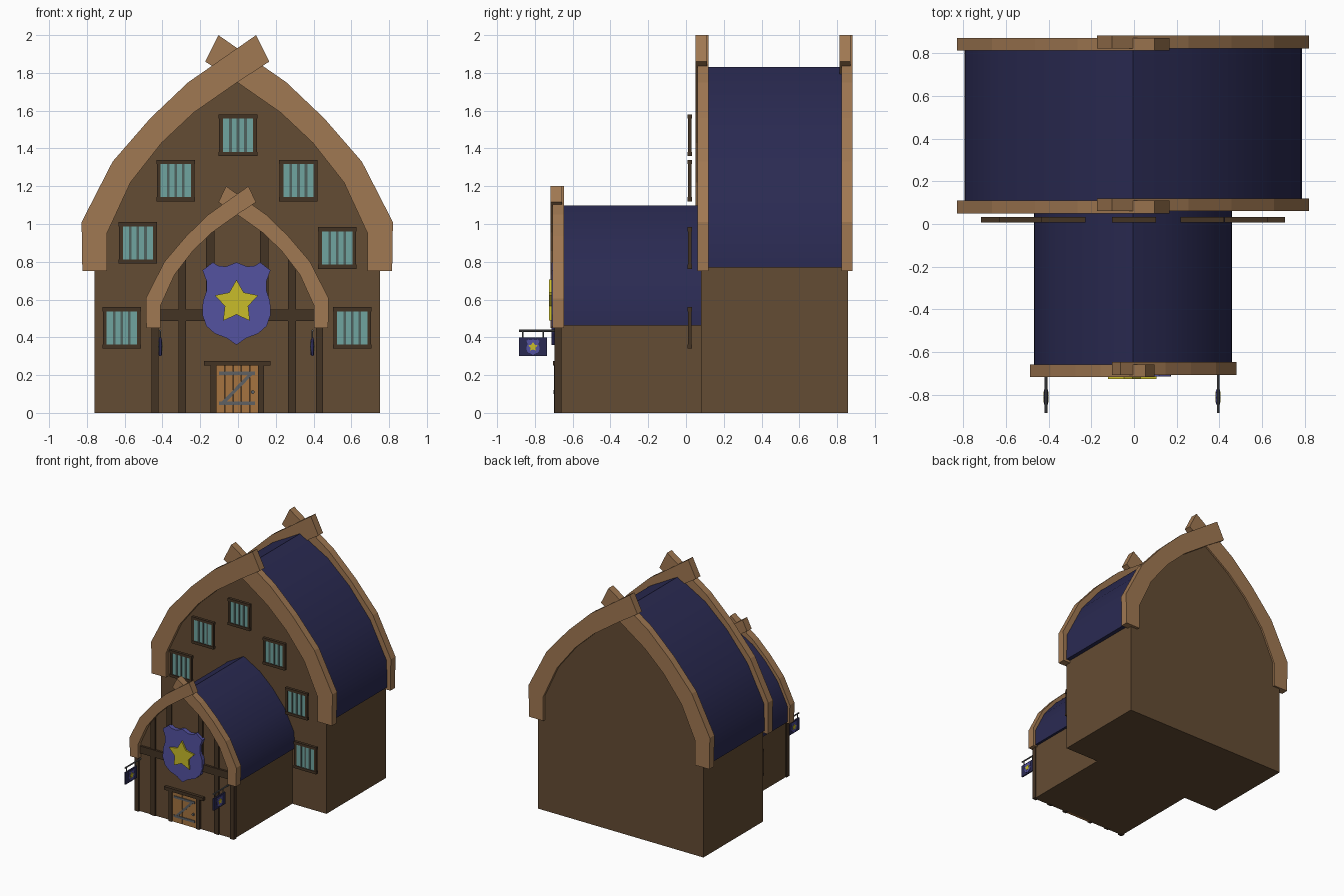
import bpy, bmesh, math
from mathutils import Matrix, Vector

if "Cube" in bpy.data.objects:
    bpy.data.objects.remove(bpy.data.objects["Cube"])


def mat(name, r, g, b):
    m = bpy.data.materials.new(name)
    m.diffuse_color = [((c / 255 + 0.055) / 1.055) ** 2.4 for c in (r, g, b)] + [1]
    m.use_nodes = True
    m.node_tree.nodes["Principled BSDF"].inputs["Base Color"].default_value = m.diffuse_color
    return m


WALL = mat("wall_brown", 100, 76, 51)
TRIM = mat("trim_wood", 160, 120, 82)
DARK = mat("dark_timber", 68, 51, 36)
ROOF = mat("roof_navy", 42, 42, 82)
GLASS = mat("glass_teal", 112, 165, 160)
BAR = mat("bar_grey", 80, 98, 94)
DOOR = mat("door_wood", 166, 116, 64)
IRON = mat("iron", 95, 97, 100)
BLUE = mat("shield_blue", 84, 82, 160)
GOLD = mat("star_gold", 200, 188, 42)


def finish(bm, name, material, smooth=False):
    bmesh.ops.recalc_face_normals(bm, faces=bm.faces)
    me = bpy.data.meshes.new(name)
    bm.to_mesh(me)
    bm.free()
    ob = bpy.data.objects.new(name, me)
    bpy.context.collection.objects.link(ob)
    me.materials.append(material)
    if smooth:
        bpy.ops.object.select_all(action='DESELECT')
        ob.select_set(True)
        bpy.context.view_layer.objects.active = ob
        bpy.ops.object.shade_smooth_by_angle(angle=math.radians(35))
    return ob


def prism(name, pts, y0, y1, material, smooth=False):
    """Extrude an x-z outline along y."""
    bm = bmesh.new()
    f = bm.faces.new([bm.verts.new((x, y0, z)) for x, z in pts])
    ext = bmesh.ops.extrude_face_region(bm, geom=[f])
    vs = [v for v in ext["geom"] if isinstance(v, bmesh.types.BMVert)]
    bmesh.ops.translate(bm, verts=vs, vec=(0, y1 - y0, 0))
    return finish(bm, name, material, smooth)


def box(name, x0, x1, y0, y1, z0, z1, material):
    return prism(name, [(x0, z0), (x1, z0), (x1, z1), (x0, z1)], y0, y1, material)


def rod(name, a, b, r, material):
    a, b = Vector(a), Vector(b)
    bm = bmesh.new()
    rot = (b - a).to_track_quat('Z', 'Y').to_matrix().to_4x4()
    bmesh.ops.create_cone(bm, cap_ends=True, segments=8, radius1=r, radius2=r,
                          depth=(b - a).length,
                          matrix=Matrix.Translation((a + b) / 2) @ rot)
    return finish(bm, name, material, True)


def mirrored(half):
    """Closed symmetric outline from a right half ending at the apex."""
    return half + [(-x, z) for x, z in reversed(half[:-1])]


CX = -0.004
BARGE = [(.82, .75), (.824, 1.01), (.66, 1.33), (.46, 1.56), (.26, 1.75), (-.10, 2.0),
         (-.17, 1.86), (0, 1.75), (.23, 1.59), (.40, 1.43), (.565, 1.22), (.69, .95), (.69, .75)]
ROOF_OUT = [(.79, .77), (.785, .99), (.635, 1.285), (.445, 1.515), (.25, 1.69), (0, 1.83)]
GABLE = [(.756, .77), (.75, .97), (.605, 1.25), (.425, 1.475), (.235, 1.65), (0, 1.79)]


def hall(name, sx, sz, y_wall, y_roof, trims):
    def sc(pts):
        return [(x * sx + CX, z * sz) for x, z in pts]
    # walls with pointed gable
    prism(name + "_walls", sc(mirrored([(.756, 0)] + GABLE)), *y_wall, WALL)
    # curved roof shell
    inner = [(x * .98, z if i == 0 else z - .015) for i, (x, z) in enumerate(GABLE)]
    prism(name + "_roof", sc(mirrored(ROOF_OUT) + mirrored(inner)[::-1]), *y_roof, ROOF, True)
    # crossed bargeboards, left one slightly forward
    for i, y in enumerate(trims):
        d = .06
        prism(f"{name}_bargeboard_right_{i}", sc(BARGE), y + .01, y + .01 + d, TRIM)
        prism(f"{name}_bargeboard_left_{i}", sc([(-x, z) for x, z in BARGE]), y, y + d, TRIM)


hall("main_hall", 1, 1, (.08, .858), (.10, .83), (.05, .812))
hall("porch", .587, .6, (-.68, .21), (-.66, .08), (-.717,))

# barred windows
for i, (x, z) in enumerate([(0, 1.47), (-.33, 1.23), (.32, 1.23), (-.53, .90),
                            (.525, .873), (-.615, .45), (.605, .45)]):
    n = f"window_{i}_"
    box(n + "glass", x - .085, x + .085, .015, .026, z - .1, z + .1, GLASS)
    for k, s in enumerate((-1, 1)):
        box(n + f"sill_{k}", x - .102, x + .102, .008, .032, z + s * .099 - .011, z + s * .099 + .011, DARK)
        box(n + f"jamb_{k}", x + s * .09 - .01, x + s * .09 + .01, .01, .03, z - .1, z + .1, DARK)
    for k in (-1, 0, 1):
        box(n + f"bar_{k + 1}", x + k * .04 - .007, x + k * .04 + .007, .011, .029, z - .1, z + .1, BAR)

# timber framing on the porch front
for s in (-1, 1):
    for n, x, w, z0, z1, y0 in (("corner_post", .435, .018, 0, .5, -.695),
                                ("long_post", .29, .02, 0, .84, -.69),
                                ("upper_post", .143, .022, .5, .99, -.69),
                                ("door_jamb", .125, .016, 0, .26, -.7)):
        c = s * x + CX
        box(f"{n}_{s + 1}", c - w, c + w, y0, -.66, z0, z1, DARK)
box("cross_beam", -.43, .42, -.697, -.66, .487, .547, DARK)
box("door_lintel", -.18, .173, -.705, -.66, .25, .276, DARK)

# plank door with iron Z brace and knob
for i in range(5):
    x = -.114 + i * .044
    box(f"door_plank_{i}", x + .001, x + .043, -.69, -.67, 0, .25, DOOR)
box("door_brace_top", -.1, .09, -.696, -.685, .2, .218, IRON)
box("door_brace_bottom", -.1, .09, -.696, -.685, .043, .061, IRON)
prism("door_brace_diagonal", [(-.085, .06), (-.06, .06), (.075, .2), (.05, .2)], -.695, -.685, IRON)
rod("door_knob", (.078, -.702, .11), (.078, -.68, .11), .01, IRON)

# heraldic shield and star, reused for emblem and hanging signs
SHIELD = [(0, -.23), (.05, -.195), (.115, -.17), (.16, -.13), (.181, -.07), (.178, 0),
          (.158, .06), (.16, .11), (.18, .165), (.125, .207), (.095, .188), (.055, .185), (0, .207)]


def star(r):
    return [((r if k % 2 == 0 else r * .54) * math.sin(k * math.pi / 5),
             (r if k % 2 == 0 else r * .54) * math.cos(k * math.pi / 5)) for k in range(10)]


outline = SHIELD + [(-x, z) for x, z in reversed(SHIELD[1:-1])]
prism("emblem_shield", [(x - .008, z + .59) for x, z in outline], -.713, -.67, BLUE)
prism("emblem_star", [(x - .008, z + .585) for x, z in star(.12)], -.726, -.7, GOLD)

# hanging signs on brackets
for n, x in (("left", -.412), ("right", .394)):
    rod(f"sign_bracket_{n}", (x, -.885, .435), (x, -.67, .435), .006, IRON)
    for k, y in enumerate((-.865, -.757)):
        rod(f"sign_hanger_{n}_{k}", (x, y, .395), (x, y, .435), .004, IRON)
    box(f"sign_board_{n}", x - .006, x + .006, -.885, -.735, .3, .398, ROOF)
    turn = Matrix.Translation((x, -.81, .35)) @ Matrix.Rotation(math.pi / 2, 4, 'Z')
    for part, pts, t, m in (("shield", [(a * .19, b * .19) for a, b in outline], .009, BLUE),
                            ("star", star(.026), .012, GOLD)):
        prism(f"sign_{part}_{n}", pts, -t, t, m).matrix_world = turn
